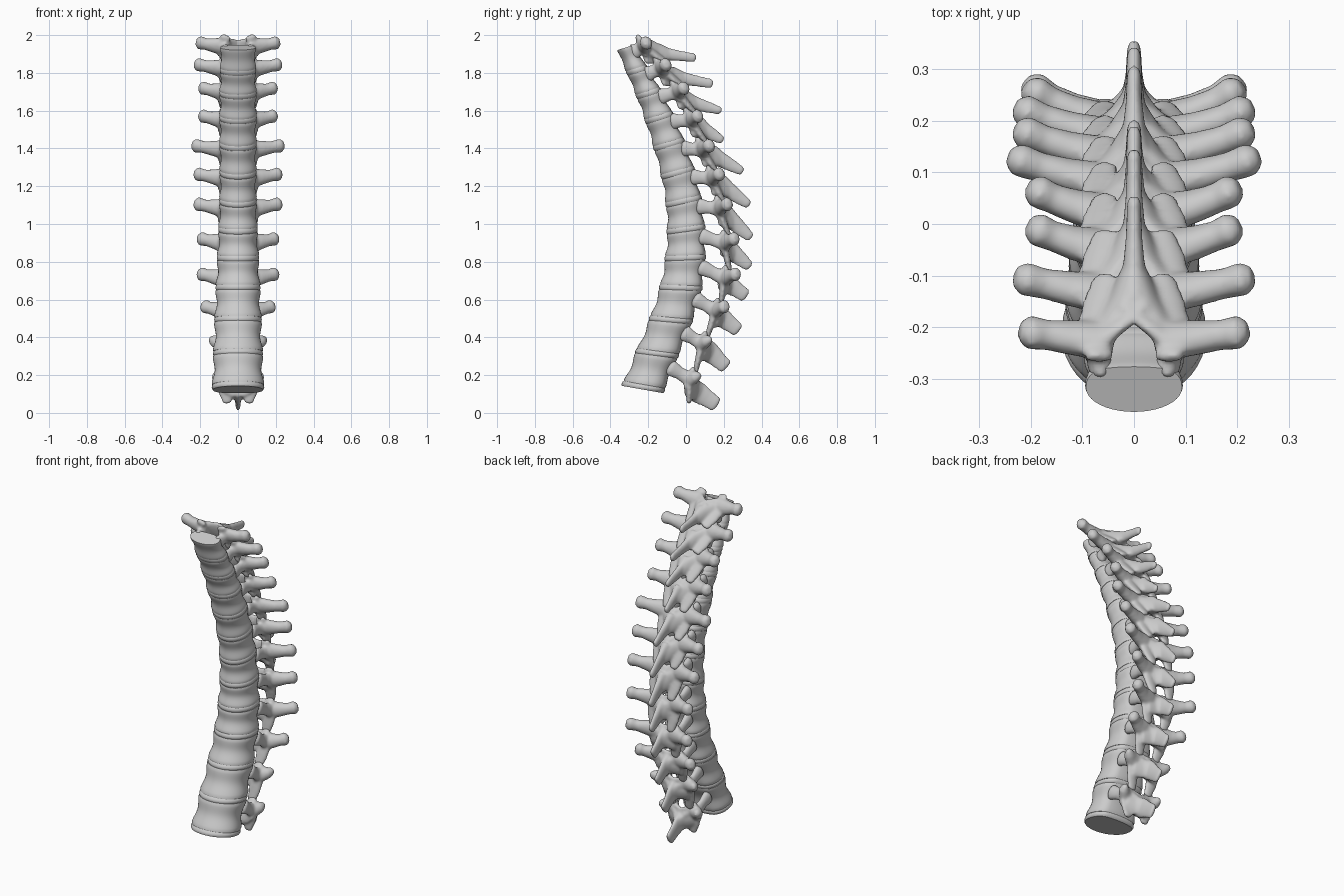
import bpy, bmesh, math
from mathutils import Vector as V

if "Cube" in bpy.data.objects:
    bpy.data.objects.remove(bpy.data.objects["Cube"])

COUNT = 12


def spline(keys, u):
    """Smooth curve through evenly spaced keys."""
    p = [2 * keys[0] - keys[1], *keys, 2 * keys[-1] - keys[-2]]
    k = min(int(u), len(keys) - 2)
    t = u - k
    a, b, c, d = p[k:k + 4]
    return b + .5 * t * (c - a + t * (2 * a - 5 * b + 4 * c - d + t * (3 * (b - c) + d - a)))


def plate(k):
    """Middle of disc k: (front y, front z, back y, back z), from the spinal curve."""
    u = k / 3
    return V((spline((-.365, -.215, -.107, -.14, -.337), u), spline((1.92, 1.54, 1.1, .667, .157), u),
              spline((-.27, -.06, .093, .1, -.1), u), spline((1.95, 1.59, 1.145, .658, .115), u)))


def width(k):
    return spline((.095, .1, .1, .12, .14), k / 3)


def wing_tip(i):
    x = (.215, .225, .2, .2, .237, .225, .225, .207, .207, .187, .152, .13)[i]
    return V((x, spline((-.21, -.01, .125, .22, .265, .125, .015), i / 2),
              spline((1.96, 1.72, 1.415, 1.105, .735, .39, .005), i / 2)))


def spine_base(i):
    return V((0, spline((-.15, -.01, .13, .205, .2, .1, -.045), i / 2),
              spline((1.905, 1.655, 1.37, 1.05, .7, .345, -.095), i / 2)))


def spine_tip(i):
    y = (.045, .135, .18, .19, .295, .33, .34, .335, .315, .275, .21, .16)[i]
    return V((0, y, spline((1.88, 1.6, 1.28, .93, .62, .245, -.16), i / 2)))


def pedicle_root(i):
    a = plate(i).lerp(plate(i + 1), .33)
    return V((0, a[2], a[3]))


def pillar(i):
    """Centre of the joint pillar beside the canal."""
    t = wing_tip(i)
    y = pedicle_root(i).y
    return V((.082, y + (t.y - y) * .6, t.z - .022))


def skin(bm, rings):
    """Bridge closed rings of points into a capped solid."""
    vs = [[bm.verts.new(p) for p in r] for r in rings]
    n = len(vs[0])
    for a, b in zip(vs, vs[1:]):
        for i in range(n):
            bm.faces.new((a[i], a[(i + 1) % n], b[(i + 1) % n], b[i]))
    bm.faces.new(vs[0][::-1])
    bm.faces.new(vs[-1])


def tube(bm, pts, radii, up, n=14):
    """Elliptical sweep with rounded ends; radii are (sideways, along up)."""
    rings, last = [], len(pts) - 1
    for i, p in enumerate(pts):
        t = (pts[min(i + 1, last)] - pts[max(i - 1, 0)]).normalized()
        s = t.cross(V(up)).normalized()
        u = s.cross(t)
        w, h = radii[i]

        def ring(shift, k):
            return [p + t * shift + (s * math.cos(a) * w + u * math.sin(a) * h) * k
                    for a in (2 * math.pi * j / n for j in range(n))]
        if i == 0:
            rings.append(ring(-.6 * min(w, h), .55))
        rings.append(ring(0, 1))
        if i == last:
            rings.append(ring(.6 * min(w, h), .55))
    skin(bm, rings)


def finish(bm, name):
    bmesh.ops.recalc_face_normals(bm, faces=bm.faces)
    me = bpy.data.meshes.new(name)
    bm.to_mesh(me)
    bm.free()
    ob = bpy.data.objects.new(name, me)
    bpy.context.collection.objects.link(ob)
    return ob


def drum(name, top, bot, wt, wb, pinch, n=40, steps=14):
    """Kidney-shaped drum between two tilted end plates, waisted by pinch."""
    bm, rings = bmesh.new(), []
    for j in range(-1, steps + 2):
        t = min(max(j / steps, 0), 1)
        k = 1 - pinch * math.sin(math.pi * t) ** 2 - (.02 if t in (0, 1) else 0)
        if j < 0 or j > steps:
            k = .9
        fy, fz, by, bz = top.lerp(bot, t)
        w = (wt + (wb - wt) * t) * k
        c = V((0, fy + by, fz + bz)) / 2
        d = V((0, by - fy, bz - fz)) / 2 * k
        ring = []
        for a in (2 * math.pi * i / n for i in range(n)):
            q = math.sin(a)
            if q > 0:  # flattened, slightly hollow back
                q = q ** .75 - .4 * max(0, q - .7)
            ring.append(c + V((w * math.cos(a), 0, 0)) + d * q)
        rings.append(ring)
    skin(bm, rings)
    ob = finish(bm, name)
    bpy.ops.object.select_all(action='DESELECT')
    ob.select_set(True)
    bpy.context.view_layer.objects.active = ob
    bpy.ops.object.shade_smooth_by_angle(angle=math.radians(35))


for i in range(COUNT):
    # vertebral body with the disc below it
    a, b = plate(i), plate(i + 1)
    run = a - b
    axis = V((0, run[0] + run[2], run[1] + run[3])).normalized()
    gap = V((axis.y, axis.z, axis.y, axis.z)) * .013
    hw, hn = width(i), width(i + 1)
    drum(f"vertebral_body_{i + 1}", a - gap * (i > 0), b + gap, hw, hn, .1)
    drum(f"disc_{i + 1}", b + gap * 1.1, b - gap * 1.1, hn * .97, hn * .97, -.025, steps=6)

    bm = bmesh.new()
    m, end, base, tip = pillar(i), wing_tip(i), spine_base(i), spine_tip(i)
    bh = .026 + .0017 * i
    knob = .038 if i < 10 else .022
    down = pillar(i + 1) + V((0, .028, .035)) if i < COUNT - 1 else m + V((0, -.005, -.12))
    down.x = .055
    up = m + axis * .06 + V((-.016, -.005, 0))
    root = pedicle_root(i) + V((hw * .68, -.03, 0))
    # pedicle
    tube(bm, [root, (root + m) / 2, m], [(.026, .045), (.02, .034), (.027, .042)], axis)
    # transverse process
    tube(bm, [m - V((.02, 0, 0)), m.lerp(end, .3), m.lerp(end, .65), end - V((.012, 0, 0))],
         [(.036, .055), (.032, .042), (.029, .032), (knob * .85, knob)], axis)
    # upper and lower joint processes
    tube(bm, [m, up], [(.036, .022), (.03, .014)], (0, 1, 0))
    tube(bm, [m, m.lerp(down, .6), down], [(.036, .022), (.036, .017), (.026, .013)], (0, 1, 0))
    # lamina
    tube(bm, [m, m.lerp(base, .5), base], [(.022, .055), (.02, .066), (.022, .064)], axis)
    # flares sweeping from the lamina into the spinous blade
    for drop, reach in ((-.01, .45), (-.05, .3)):
        tube(bm, [m + V((-.006, .008, drop)), m.lerp(base, .6) + (tip - base) * .14 + V((0, 0, drop * .5)),
                  base.lerp(tip, reach)], [(.016, .044), (.018, .046), (.011, bh)], axis)
    # mirror these to the left side
    dup = bmesh.ops.duplicate(bm, geom=bm.verts[:] + bm.edges[:] + bm.faces[:])
    for v in dup["geom"]:
        if isinstance(v, bmesh.types.BMVert):
            v.co.x *= -1
    # spinous process, more tapered in the middle of the back
    taper = .75 if 2 <= i <= 7 else .95
    tube(bm, [base, base.lerp(tip, .3), base.lerp(tip, .65), tip],
         [(.036, .055), (.023, bh * 1.3), (.016, bh * 1.08), (.014, bh * taper)], (0, .3, 1))
    arch = finish(bm, f"vertebral_arch_{i + 1}")
    # fuse the overlapping parts into one bone
    rm = arch.modifiers.new("fuse", 'REMESH')
    rm.mode, rm.voxel_size, rm.use_smooth_shade = 'VOXEL', .0075, True
    sm = arch.modifiers.new("soften", 'SMOOTH')
    sm.factor, sm.iterations = .5, 5
